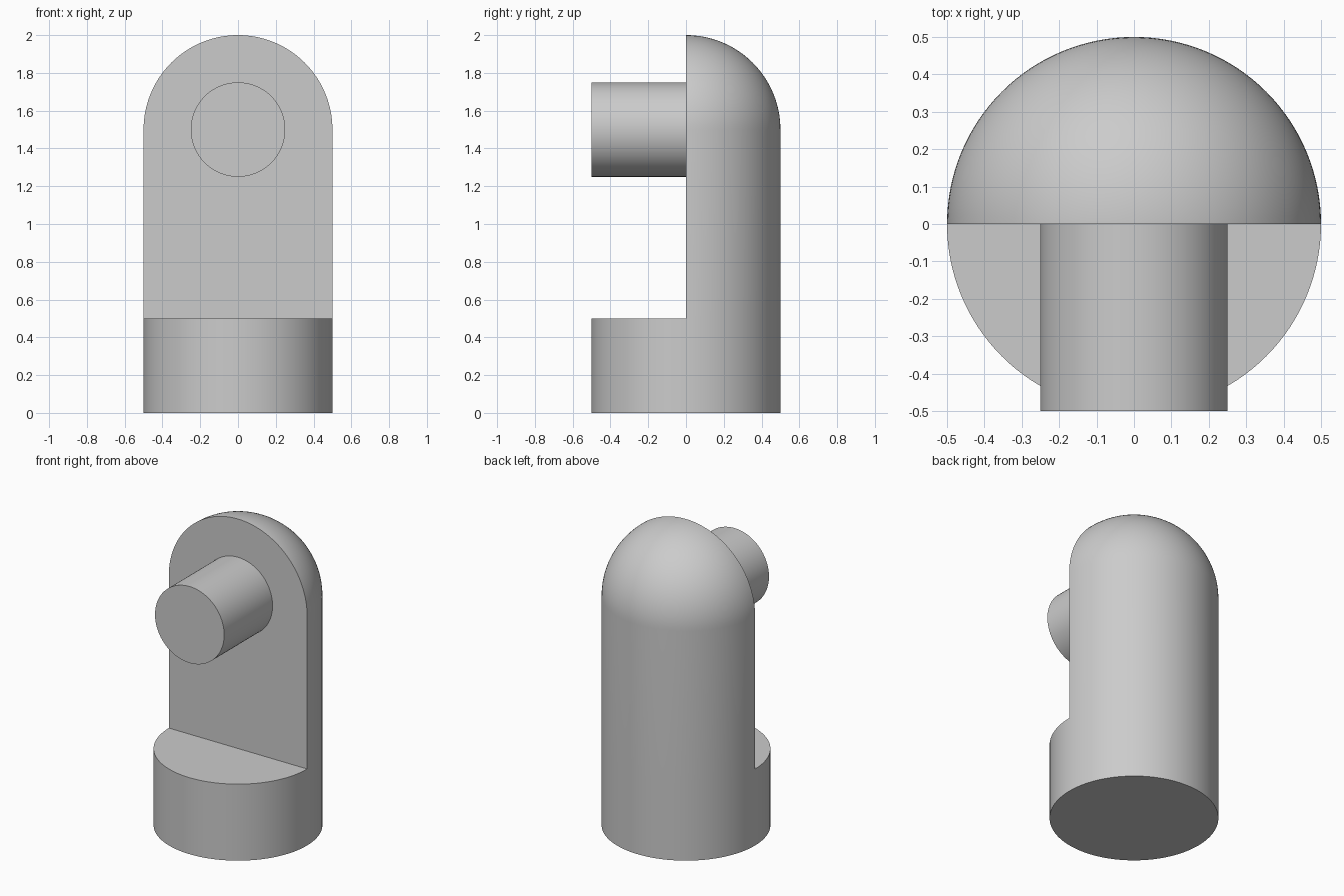
import bpy, bmesh
from math import sin, cos, pi, radians, atan2
from mathutils import Matrix, Vector

R, LEDGE, SHOULDER = 0.5, 0.5, 1.5
SEGMENTS, RINGS, EPS = 128, 32, 1e-4

cube = bpy.data.objects.get("Cube")
if cube:
    bpy.data.objects.remove(cube, do_unlink=True)

grey = bpy.data.materials.new("plain_grey")
grey.use_nodes = True
colour = (0.6, 0.6, 0.6, 1)
grey.diffuse_color = colour
grey.node_tree.nodes["Principled BSDF"].inputs["Base Color"].default_value = colour


def finish(bm, name):
    bmesh.ops.recalc_face_normals(bm, faces=bm.faces)
    mesh = bpy.data.meshes.new(name)
    bm.to_mesh(mesh)
    bm.free()
    mesh.materials.append(grey)
    obj = bpy.data.objects.new(name, mesh)
    bpy.context.collection.objects.link(obj)
    bpy.ops.object.select_all(action="DESELECT")
    obj.select_set(True)
    bpy.context.view_layer.objects.active = obj
    bpy.ops.object.shade_smooth_by_angle(angle=radians(30))
    return obj


# Round-topped post: a spun profile
bm = bmesh.new()
profile = [(R, 0), (R, LEDGE)]
for i in range(RINGS + 1):
    a = i / RINGS * pi / 2
    profile.append((R * cos(a), SHOULDER + R * sin(a)))
verts = [bm.verts.new((x, 0, z)) for x, z in profile]
edges = [bm.edges.new(pair) for pair in zip(verts, verts[1:])]
bmesh.ops.spin(bm, geom=verts + edges, cent=(0, 0, 0), axis=(0, 0, 1),
               angle=2 * pi, steps=SEGMENTS, use_duplicate=False)
bmesh.ops.remove_doubles(bm, verts=bm.verts, dist=EPS)

# Cut away the front half above the ledge
front = []
for f in bm.faces:
    c = f.calc_center_median()
    if c.y < 0 and c.z > LEDGE:
        front.append(f)
bmesh.ops.delete(bm, geom=front, context="FACES")


def cap(test, angle):
    ring = sorted((v for v in bm.verts if test(v.co)), key=lambda v: angle(v.co))
    bm.faces.new(ring)


# Close the upright wall, the half-round ledge and the underside
cap(lambda p: abs(p.y) < EPS and p.z > LEDGE - EPS,
    lambda p: atan2(p.z - 1, p.x))
cap(lambda p: abs(p.z - LEDGE) < EPS and p.y < EPS,
    lambda p: p.x)
cap(lambda p: abs(p.z) < EPS, lambda p: atan2(p.y, p.x))
finish(bm, "round_topped_post")

# Round peg standing out of the wall, set slightly into it
bm = bmesh.new()
embed = 0.05
place = Matrix.Translation(Vector((0, (embed - R) / 2, SHOULDER))) @ Matrix.Rotation(pi / 2, 4, "X")
bmesh.ops.create_cone(bm, cap_ends=True, segments=SEGMENTS, radius1=R / 2,
                      radius2=R / 2, depth=R + embed, matrix=place)
finish(bm, "front_peg")
